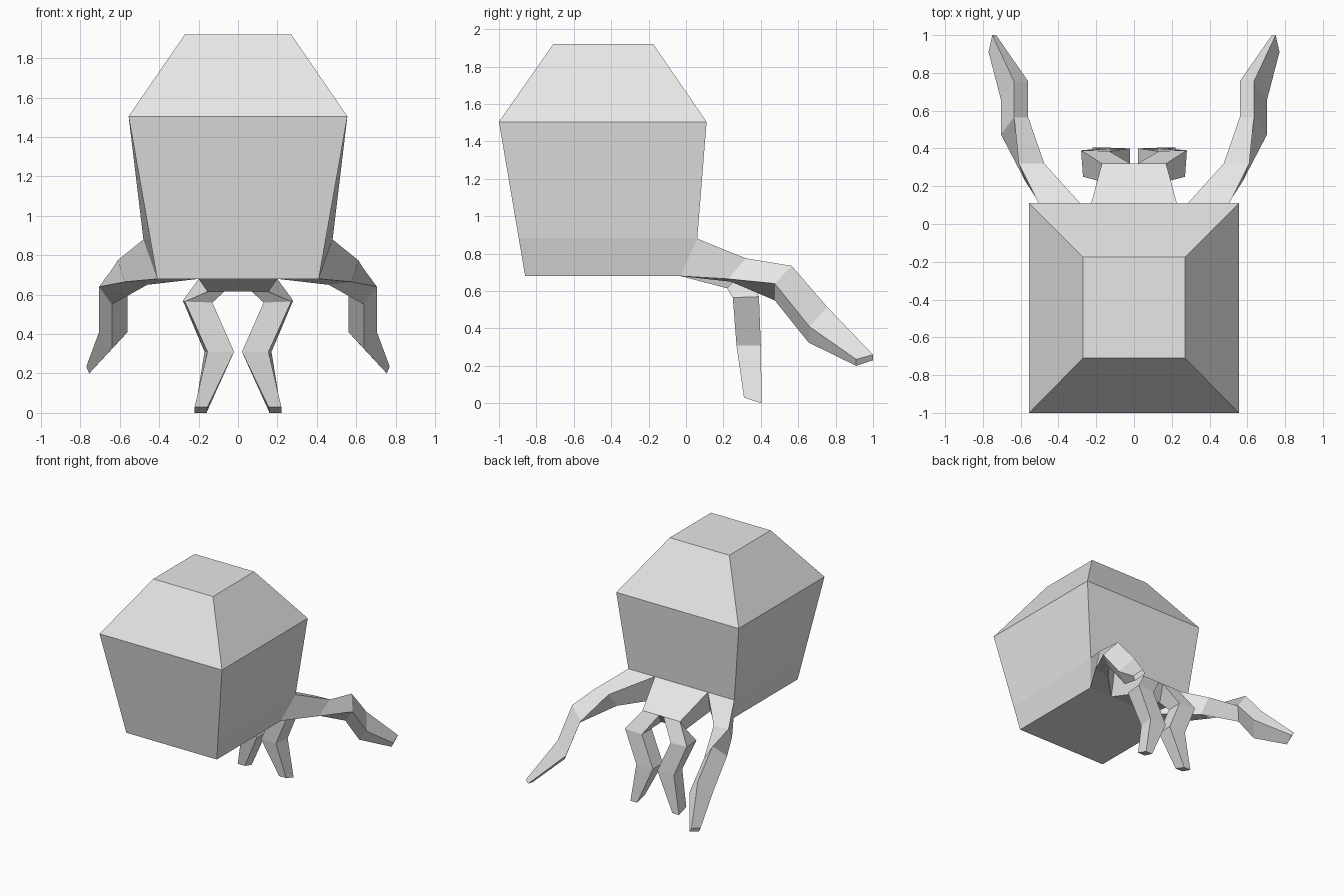
import bpy
import bmesh

default_cube = bpy.data.objects.get("Cube")
if default_cube:
    bpy.data.objects.remove(default_cube, do_unlink=True)

# One plain grey for the whole model
grey = bpy.data.materials.new("plain_grey")
grey.use_nodes = True
grey_value = (.8, .8, .8, 1)
grey.diffuse_color = grey_value
for node in grey.node_tree.nodes:
    if node.type == 'BSDF_PRINCIPLED':
        node.inputs["Base Color"].default_value = grey_value


def loft(name, rings, cap_start=False, mirrored=False):
    """Skin a row of four-cornered rings with flat quads and close the end."""
    bm = bmesh.new()
    loops = [[bm.verts.new(point) for point in ring] for ring in rings]
    for lower, upper in zip(loops, loops[1:]):
        for i in range(len(lower)):
            j = (i + 1) % len(lower)
            bm.faces.new((lower[i], lower[j], upper[j], upper[i]))
    bm.faces.new(loops[-1])
    # The temporary start cap keeps the normals pointing outward
    start = bm.faces.new(list(reversed(loops[0])))
    bmesh.ops.recalc_face_normals(bm, faces=bm.faces[:])
    if not cap_start:
        bmesh.ops.delete(bm, geom=[start], context='FACES_ONLY')
    mesh = bpy.data.meshes.new(name)
    bm.to_mesh(mesh)
    bm.free()
    mesh.materials.append(grey)
    part = bpy.data.objects.new(name, mesh)
    bpy.context.collection.objects.link(part)
    if mirrored:
        mirror = part.modifiers.new("mirror_left_right", 'MIRROR')
        mirror.use_axis[0] = True
        mirror.use_mirror_merge = False
    return part


def symmetric_ring(front, back):
    """Ring from two (half width, y, z) edges, mirrored across the middle."""
    (fx, fy, fz), (bx, by, bz) = front, back
    return [(-fx, fy, fz), (fx, fy, fz), (bx, by, bz), (-bx, by, bz)]


# Body: tapered box, bent out at the hip line, with a sloped roof
loft("body", [
    symmetric_ring(front=(.41, -.86, .68), back=(.41, -.03, .68)),
    symmetric_ring(front=(.445, -.894, .88), back=(.48, .06, .88)),
    symmetric_ring(front=(.555, -1, 1.505), back=(.555, .11, 1.505)),
    symmetric_ring(front=(.27, -.71, 1.92), back=(.27, -.175, 1.92)),
], cap_start=True)

# Hip block that carries the middle legs
loft("hip_block", [
    symmetric_ring(front=(.2, -.03, .68), back=(.24, .06, .88)),
    symmetric_ring(front=(.155, .22, .615), back=(.17, .32, .72)),
])

# Middle legs: hip, knee, shin, foot
middle_hip = [(.17, .32, .72), (.02, .32, .72), (.07, .22, .615), (.155, .22, .615)]
middle_knee = [(.28, .39, .57), (.13, .385, .56), (.13, .26, .56), (.27, .25, .565)]
middle_shin = [(.17, .4, .31), (.02, .4, .31), (.02, .27, .31), (.155, .27, .31)]
middle_foot = [(.22, .405, 0), (.16, .405, 0), (.155, .31, .03), (.22, .31, .03)]
loft("middle_legs", [middle_hip, middle_knee, middle_shin, middle_foot], mirrored=True)

# Outer legs: long arms reaching sideways and back to a narrow tip
outer_hip = [(.48, .06, .88), (.24, .06, .88), (.2, -.03, .68), (.41, -.03, .68)]
outer_thigh = [(.61, .32, .775), (.475, .32, .77), (.46, .24, .65), (.575, .225, .665)]
outer_knee = [(.635, .565, .735), (.56, .565, .62), (.64, .475, .55), (.705, .475, .64)]
outer_shin = [(.635, .755, .515), (.56, .755, .41), (.64, .655, .325), (.705, .66, .41)]
outer_tip = [(.75, 1, .26), (.73, 1, .23), (.755, .91, .2), (.77, .91, .235)]
loft("outer_legs", [outer_hip, outer_thigh, outer_knee, outer_shin, outer_tip], mirrored=True)
